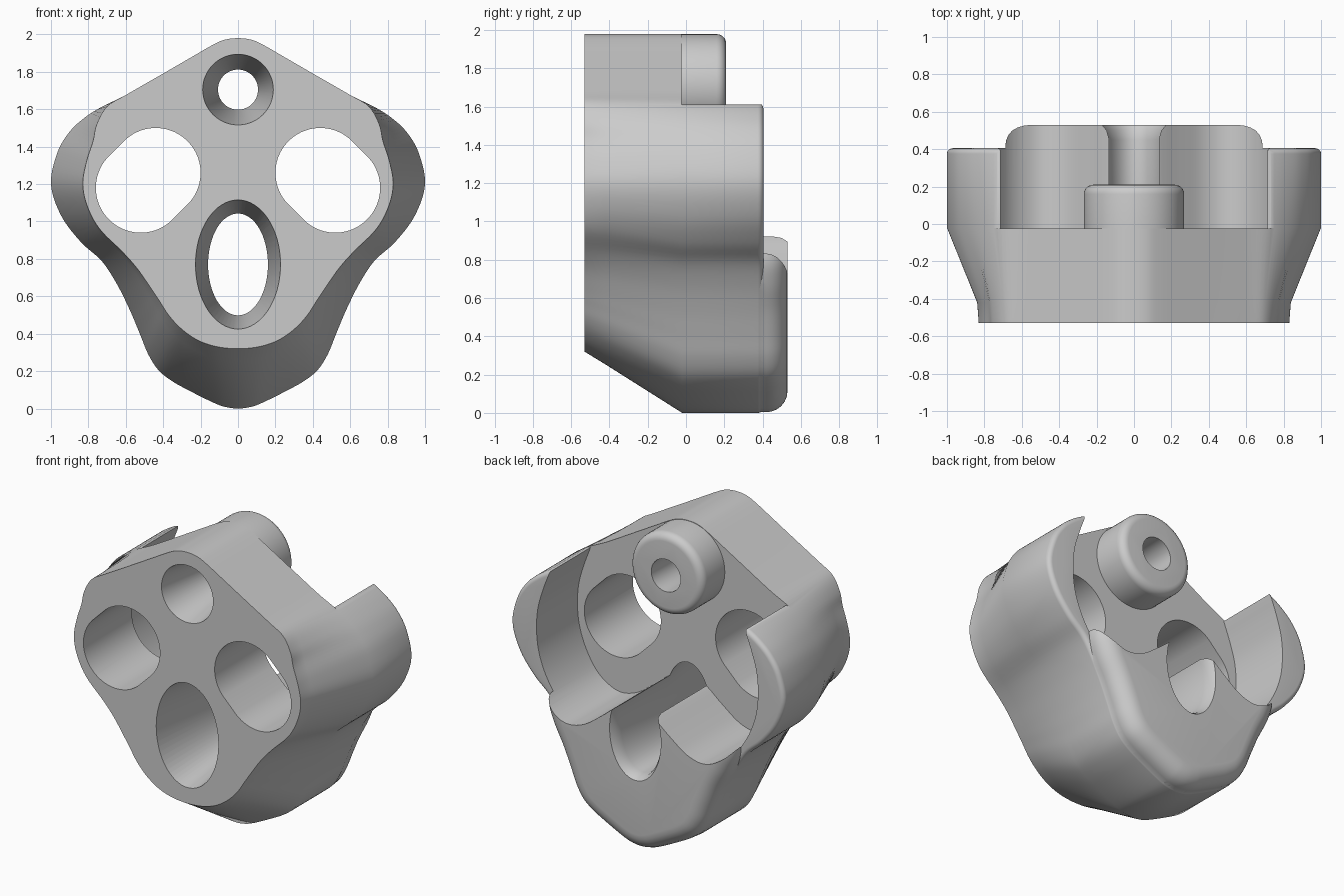
import bpy, bmesh, math
from mathutils import Vector

if "Cube" in bpy.data.objects:
    bpy.data.objects.remove(bpy.data.objects["Cube"])

grey = bpy.data.materials.new("plain_grey")
grey.use_nodes = True
grey.diffuse_color = (0.6, 0.6, 0.6, 1)
grey.node_tree.nodes["Principled BSDF"].inputs["Base Color"].default_value = (0.6, 0.6, 0.6, 1)

FLOOR = -0.02   # depth of the cavity floor
STEPS = 5


def smooth_half(points):
    """Catmull-Rom curve through a half outline that starts and ends on x = 0."""
    p = [Vector(q) for q in points]
    flip = lambda v: Vector((-v.x, v.y))
    p = [flip(p[1])] + p + [flip(p[-2])]
    out = []
    for a, b, c, d in zip(p, p[1:], p[2:], p[3:]):
        for i in range(STEPS):
            t = i / STEPS
            out.append(0.5 * (2 * b + (c - a) * t + (2 * a - 5 * b + 4 * c - d) * t * t
                              + (3 * b - a - 3 * c + d) * t ** 3))
    return out + [p[-2]]


def mirrored(half):
    return half + [Vector((-v.x, v.y)) for v in half[-2:0:-1]]


def inset(outline, amount):
    """Move a counter-clockwise outline inwards along its normals."""
    out = []
    for i, v in enumerate(outline):
        t = (outline[(i + 1) % len(outline)] - outline[i - 1]).normalized()
        out.append(v + Vector((-t.y, t.x)) * amount)
    return out


def ellipse(z, rx, rz, n=64):
    return [Vector((rx * math.cos(a), z + rz * math.sin(a)))
            for a in (2 * math.pi * i / n for i in range(n))]


def loft(name, rings):
    """Skin counter-clockwise (y, outline) rings from front to back and cap both ends."""
    bm = bmesh.new()
    loops = [[bm.verts.new((v.x, y, v.y)) for v in ring] for y, ring in rings]
    n = len(loops[0])
    for a, b in zip(loops, loops[1:]):
        for i in range(n):
            j = (i + 1) % n
            bm.faces.new((a[j], a[i], b[i], b[j]))
    bm.faces.new(loops[0])
    bm.faces.new(loops[-1][::-1])
    mesh = bpy.data.meshes.new(name)
    bm.to_mesh(mesh)
    bm.free()
    mesh.materials.append(grey)
    obj = bpy.data.objects.new(name, mesh)
    bpy.context.collection.objects.link(obj)
    return obj


def combine(target, tool, operation):
    mod = target.modifiers.new(operation, "BOOLEAN")
    mod.operation, mod.solver, mod.object = operation, "EXACT", tool
    bpy.context.view_layer.objects.active = target
    bpy.ops.object.modifier_apply(modifier=mod.name)
    bpy.data.objects.remove(tool)


def rounded(outline, start, end, radius, steps=6):
    """Rings of a straight extrusion whose far edge is rounded."""
    rings = [(start, outline)]
    for i in range(steps + 1):
        a = math.pi / 2 * i / steps
        rings.append((end - radius + radius * math.sin(a),
                      inset(outline, radius * (1 - math.cos(a)))))
    return rings


# Half outlines from the bottom centre to the top centre
roof = [(.6, 1.676), (.4, 1.791), (.25, 1.878), (.135, 1.944), (.07, 1.972), (0, 1.98)]
lower = [(0, 0), (.07, .009), (.135, .033), (.25, .09), (.35, .145), (.425, .205),
         (.48, .29), (.525, .4), (.58, .53), (.65, .67)]
front = [(0, .32), (.07, .324), (.14, .337), (.21, .363), (.27, .4), (.325, .447), (.375, .505),
         (.42, .575), (.47, .65), (.54, .75), (.62, .84), (.74, .96), (.805, 1.08), (.83, 1.2),
         (.81, 1.32), (.775, 1.43), (.755, 1.52), (.7, 1.615)] + roof
back = lower + [(.73, .79), (.84, .89), (.945, 1.03), (1, 1.2), (.965, 1.37), (.9, 1.48),
                (.82, 1.555), (.73, 1.612)] + roof
front_ring = mirrored(smooth_half(front))
back_ring = mirrored(smooth_half(back))

# Tapered body with a slight waist behind the front face, and side walls
waist_ring = [f.lerp(b, .21 - .16 * min(1, max(0, (f.y - .6) / .5)))
              for f, b in zip(front_ring, back_ring)]
body = loft("body", [(-.53, front_ring), (-.42, waist_ring)]
            + rounded(back_ring, FLOOR, .405, .03))

# Raised lower block
block_half = lower + [(.69, .8), (.67, .93), (.56, 1.05), (.3, 1.13), (0, 1.15)]
block_ring = inset(mirrored(smooth_half(block_half)), .004)
combine(body, loft("lower_block", rounded(block_ring, .2, .53, .11)), "UNION")

# Open cavity behind the plate
cavity_half = smooth_half([(0, .965), (.12, .93), (.25, .83), (.38, .74), (.51, .715), (.64, .78),
                           (.73, .9), (.79, 1.05), (.81, 1.2), (.8, 1.35), (.76, 1.49),
                           (.715, 1.61), (.68, 1.73), (0, 1.73)])[:-2 * STEPS]
cavity_half += [Vector(q) for q in ((1.3, 1.61), (1.3, 2.3), (0, 2.3))]
cavity_ring = mirrored(cavity_half)
combine(body, loft("cavity_cutter", [(FLOOR - .003, cavity_ring), (1, cavity_ring)]),
        "DIFFERENCE")

# Round boss
boss_ring = ellipse(1.71, .268, .268)
combine(body, loft("boss", rounded(boss_ring, -.05, .21, .05)), "UNION")

# Countersunk boss hole and oval hole
combine(body, loft("boss_hole_cutter", [
    (-.55, ellipse(1.705, .192, .192)), (FLOOR, ellipse(1.705, .107, .107)),
    (.4, ellipse(1.705, .107, .107))]), "DIFFERENCE")
combine(body, loft("oval_hole_cutter", [
    (-.55, ellipse(.77, .23, .348)), (FLOOR, ellipse(.77, .16, .272)),
    (.45, ellipse(.77, .16, .272)), (.5, ellipse(.77, .17, .28)),
    (.55, ellipse(.77, .2, .31))]), "DIFFERENCE")

# Slanted slots on both sides
slot = []
for i in range(64):
    a = math.pi * (-.75 + (i + .5) / 32)
    shift = .04 if i < 32 else -.04
    slot.append(Vector((-.48 + shift + .24 * math.cos(a), 1.22 - shift + .24 * math.sin(a))))
slot = [Vector((v.x, 2.44 - v.y)) for v in reversed(slot)]
other_slot = [Vector((-v.x, v.y)) for v in reversed(slot)]
for outline in (slot, other_slot):
    combine(body, loft("slot_cutter", [(-.6, outline), (.2, outline)]), "DIFFERENCE")

# Smooth shading with sharp rims
bpy.ops.object.select_all(action="DESELECT")
body.select_set(True)
bpy.context.view_layer.objects.active = body
bpy.ops.object.shade_smooth_by_angle(angle=math.radians(35))
